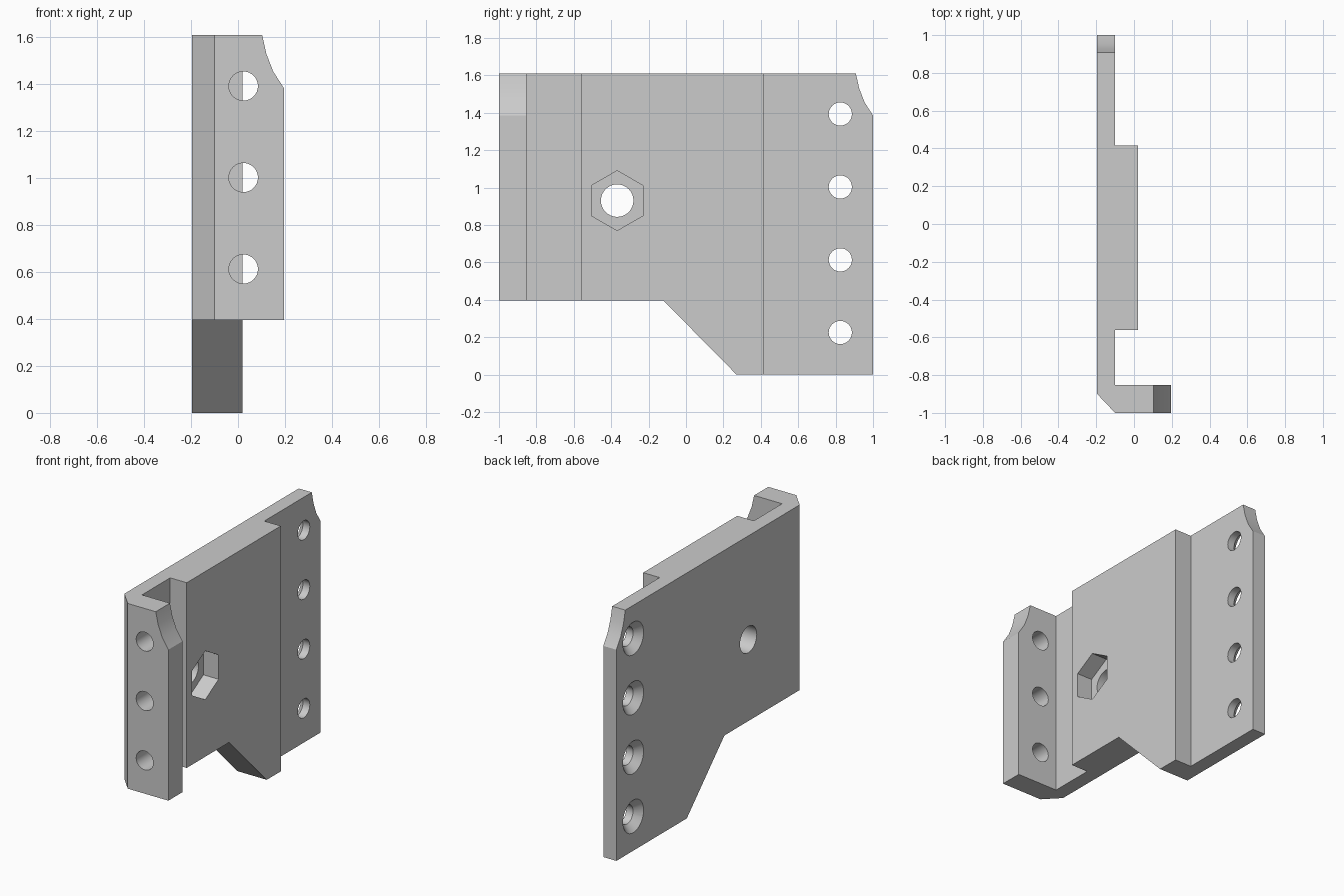
import bpy, bmesh
from math import pi, cos, sin, radians

if "Cube" in bpy.data.objects:
    bpy.data.objects.remove(bpy.data.objects["Cube"])


def solid(name, rings):
    """Closed solid lofted between two rings of 3D points."""
    bm = bmesh.new()
    a, b = [[bm.verts.new(p) for p in ring] for ring in rings]
    n = len(a)
    bm.faces.new(a)
    bm.faces.new(b[::-1])
    for i in range(n):
        j = (i + 1) % n
        bm.faces.new((a[i], b[i], b[j], a[j]))
    bmesh.ops.recalc_face_normals(bm, faces=bm.faces)
    me = bpy.data.meshes.new(name)
    bm.to_mesh(me)
    bm.free()
    ob = bpy.data.objects.new(name, me)
    bpy.context.collection.objects.link(ob)
    return ob


def place(p, axis, t):
    u, v = p
    return {'x': (t, u, v), 'y': (u, t, v), 'z': (u, v, t)}[axis]


def prism(name, pts, axis, lo, hi):
    return solid(name, [[place(p, axis, t) for p in pts] for t in (lo, hi)])


def circle(u, v, r, n=32, start=0.0):
    return [(u + r * cos(start + 2 * pi * i / n), v + r * sin(start + 2 * pi * i / n))
            for i in range(n)]


def cut(cutter):
    cutter.hide_render = True
    mod = bracket.modifiers.new("cut", 'BOOLEAN')
    mod.operation = 'DIFFERENCE'
    mod.solver = 'EXACT'
    mod.object = cutter
    bpy.context.view_layer.objects.active = bracket
    bpy.ops.object.modifier_apply(modifier=mod.name)
    bpy.data.objects.remove(cutter)


L, W, B, R, TOP = -0.195, -0.1, 0.02, 0.195, 1.61

# Bracket body: plan profile with plate, thick block and chamfered flange
plan = [(L, -0.9), (W, -1), (R, -1), (R, -0.853), (W, -0.853), (W, -0.56),
        (B, -0.56), (B, 0.415), (W, 0.415), (W, 1), (L, 1)]
bracket = prism("bracket", plan, 'z', 0, TOP)

# Raised lower edge with sloping step
cut(prism("step_cutter", [(-1.2, -0.1), (0.37, -0.1), (0.27, 0), (-0.12, 0.395),
                          (-1.2, 0.395)], 'x', -0.5, 0.5))

# Hollow curved corners on the plate and the flange
corner = [(0.0, 1.7), (0.0, TOP), (0.018, 1.53), (0.047, 1.455), (0.092, 1.385),
          (0.3, 1.385), (0.3, 1.7)]
cut(prism("plate_corner_cutter", [(0.908 + u, v) for u, v in corner], 'x', -0.5, 0.5))
cut(prism("flange_corner_cutter", [(0.103 + u, v) for u, v in corner], 'y', -1.2, -0.7))

# Countersunk holes along the plate edge
for z in (0.225, 0.613, 1.003, 1.393):
    cut(prism("plate_hole_cutter", circle(0.825, z, 0.062), 'x', -0.4, 0.1))
    cut(solid("countersink_cutter",
              [[place(p, 'x', x) for p in circle(0.825, z, r)]
               for x, r in ((L - 0.02, 0.127), (L + 0.045, 0.062))]))

# Plain holes through the flange
for z in (0.613, 1.003, 1.393):
    cut(prism("flange_hole_cutter", circle(0.023, z, 0.062), 'y', -1.2, -0.7))

# Bolt hole with hexagonal nut pocket
cut(prism("bolt_hole_cutter", circle(-0.368, 0.93, 0.087), 'x', -0.4, 0.2))
cut(prism("nut_pocket_cutter", circle(-0.368, 0.93, 0.16, 6, pi / 2), 'x', -0.09, 0.2))

bracket.select_set(True)
bpy.context.view_layer.objects.active = bracket
bpy.ops.object.shade_smooth_by_angle(angle=radians(15))
